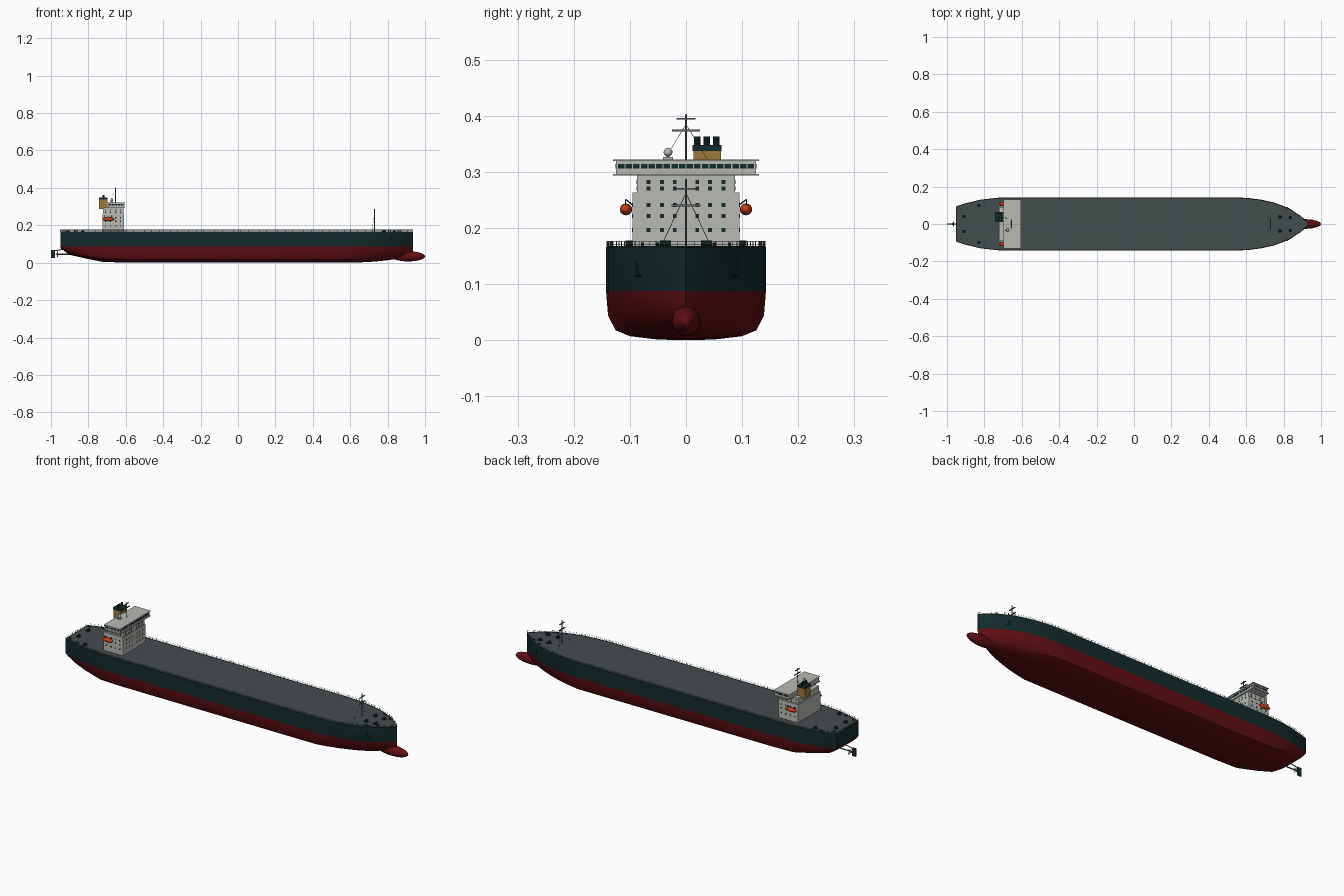
import bpy, bmesh, math
from mathutils import Matrix, Vector

if "Cube" in bpy.data.objects:
    bpy.data.objects.remove(bpy.data.objects["Cube"])


def material(name, r, g, b):
    m = bpy.data.materials.new(name)
    m.use_nodes = True
    m.diffuse_color = (r, g, b, 1)
    m.node_tree.nodes["Principled BSDF"].inputs["Base Color"].default_value = (r, g, b, 1)
    return m


TEAL = material("dark teal", 0.007, 0.024, 0.025)
RED = material("bottom red", 0.12, 0.005, 0.007)
DECK = material("deck grey", 0.06, 0.075, 0.076)
WHITE = material("off white", 0.48, 0.49, 0.45)
TAN = material("funnel tan", 0.34, 0.19, 0.045)
ORANGE = material("lifeboat orange", 0.62, 0.045, 0.012)
GREY = material("railing grey", 0.11, 0.13, 0.13)
BRASS = material("propeller brass", 0.4, 0.27, 0.08)


def finish(name, bm, mats, smooth=False):
    bmesh.ops.recalc_face_normals(bm, faces=bm.faces)
    mesh = bpy.data.meshes.new(name)
    bm.to_mesh(mesh)
    bm.free()
    for m in mats:
        mesh.materials.append(m)
    ob = bpy.data.objects.new(name, mesh)
    bpy.context.collection.objects.link(ob)
    if smooth:
        bpy.ops.object.select_all(action="DESELECT")
        ob.select_set(True)
        bpy.context.view_layer.objects.active = ob
        bpy.ops.object.shade_smooth_by_angle(angle=math.radians(30))
    return ob


# Each shape helper adds to an open bmesh
def box(bm, x0, x1, y0, y1, z0, z1):
    lo, hi = Vector((x0, y0, z0)), Vector((x1, y1, z1))
    bmesh.ops.create_cube(bm, size=1, matrix=Matrix.Translation((lo + hi) / 2)
                          @ Matrix.Diagonal((*(hi - lo), 1)))


def rod(bm, a, b, r, sides=5):
    a, b = Vector(a), Vector(b)
    turn = (b - a).to_track_quat("Z", "Y").to_matrix().to_4x4()
    bmesh.ops.create_cone(bm, cap_ends=True, segments=sides, radius1=r, radius2=r,
                          depth=(b - a).length, matrix=Matrix.Translation((a + b) / 2) @ turn)


def ball(bm, centre, size, u=20, v=12):
    turn = Matrix.Rotation(math.pi / 2, 4, "Y")
    bmesh.ops.create_uvsphere(bm, u_segments=u, v_segments=v, radius=1,
                              matrix=Matrix.Translation(centre) @ Matrix.Diagonal((*size, 1)) @ turn)


# Hull: stations of position, half beam and keel height
DECK_Z, WATER_Z = 0.166, 0.0875
stations = [(-.95, .094, .078), (-.9, .111, .042), (-.82, .13, .024), (-.72, .141, .004),
            (-.6, .1425, .001), (.55, .1425, 0), (.62, .138, .001), (.68, .13, .003),
            (.74, .117, .007), (.79, .1, .012), (.84, .077, .019), (.89, .044, .035),
            (.92, .017, .05), (.935, .001, .06)]
section = [(1, 1), (.975, .5), (.88, .2), (.7, .08), (.35, .012), (0, 0)]

bm = bmesh.new()
rings = []
for x, w, k in stations:
    fine = max(0, min(1, (x - .55) / .38)) * .5 + max(0, (-x - .72) / .23) * .15
    half = [(w, DECK_Z)] + [(w * f * (1 - fine * (1 - h)), k + (WATER_Z - k) * h) for f, h in section]
    pts = half + [(-y, z) for y, z in reversed(half[:-1])]
    rings.append([bm.verts.new((x, y, z)) for y, z in pts])
for a, b in zip(rings, rings[1:]):
    for i in range(len(a) - 1):
        bm.faces.new((a[i], a[i + 1], b[i + 1], b[i]))
    bm.faces.new((a[-1], a[0], b[0], b[-1])).material_index = 2
n = len(rings[0])
for r in (rings[0], rings[-1]):
    bm.faces.new((r[0], r[1], r[n - 2], r[n - 1]))
    bm.faces.new(r[1:n - 1])
for f in bm.faces:
    if f.calc_center_median().z < WATER_Z - .0005:
        f.material_index = 1
finish("hull", bm, [TEAL, RED, DECK], True)

bm = bmesh.new()
ball(bm, (.91, 0, .034), (.09, .026, .027))
finish("bow_bulb", bm, [RED], True)

# Gunwale and railing around the deck edge
edge = [Vector((x, max(w - .0015, 0), DECK_Z)) for x, w, k in stations]
loop = edge + [Vector((p.x, -p.y, p.z)) for p in reversed(edge)]
gunwale, rails = bmesh.new(), bmesh.new()
for a, b in zip(loop, loop[1:] + loop[:1]):
    if (b - a).length < .004:
        continue
    rod(gunwale, a, b, .0015, 4)
    for h in (.005, .01):
        rod(rails, a + Vector((0, 0, h)), b + Vector((0, 0, h)), .0004, 4)
    count = max(1, round((b - a).length / .02))
    for i in range(count):
        p = a.lerp(b, i / count)
        rod(rails, p, p + Vector((0, 0, .0105)), .0006, 4)
finish("gunwale", gunwale, [TEAL])
finish("deck_railing", rails, [GREY])

# Accommodation house and bridge
bm = bmesh.new()
box(bm, -.725, -.61, -.095, .095, DECK_Z - .002, .263)
box(bm, -.722, -.612, -.087, .087, .263, .294)
finish("deck_house", bm, [WHITE])
bm = bmesh.new()
box(bm, -.698, -.605, -.13, .13, .293, .2965)
box(bm, -.695, -.608, -.125, .125, .2965, .319)
box(bm, -.698, -.605, -.13, .13, .319, .322)
finish("bridge", bm, [WHITE])

# Windows as thin plates on the front and both sides
bm = bmesh.new()
S = .0035
for z in (.196, .221, .241, .27, .282):
    upper = z > .263
    face_x, face_y = (-.612, .087) if upper else (-.61, .095)
    for s in (-1, 1):
        for y in (.02, .043, .067):
            box(bm, face_x - .001, face_x + .001, s * y - S, s * y + S, z - S, z + S)
        for x in (-.708, -.682, -.654, -.628):
            box(bm, x - S, x + S, s * face_y - .001, s * face_y + .001, z - S, z + S)
for i in range(18):
    y = (i - 8.5) * .0136
    box(bm, -.609, -.607, y - .0058, y + .0058, .3055, .3135)
for s in (-1, 1):
    for i in range(5):
        x = -.684 + i * .016
        box(bm, x - .0065, x + .0065, s * .125 - .001, s * .125 + .001, .3055, .3135)
finish("windows", bm, [TEAL])

# Funnel with dark cap and exhaust pipes
bm = bmesh.new()
box(bm, -.742, -.698, .013, .062, .286, .337)
finish("funnel", bm, [TAN])
bm = bmesh.new()
box(bm, -.743, -.697, .012, .063, .337, .348)
for y in (.02, .037, .054):
    rod(bm, (-.72, y, .348), (-.72, y, .363), .0055, 10)
finish("funnel_cap", bm, [TEAL])

# Lifeboats and davits
boats, davits = bmesh.new(), bmesh.new()
for s in (-1, 1):
    ball(boats, (-.693, s * .107, .233), (.031, .011, .0105))
    for x in (-.712, -.674):
        rod(davits, (x, s * .094, .24), (x, s * .108, .251), .0013)
        rod(davits, (x, s * .108, .251), (x, s * .108, .238), .0008)
finish("lifeboats", boats, [ORANGE], True)
finish("davits", davits, [TEAL])

# Radar mast and satellite dome on the bridge roof
bm = bmesh.new()
rod(bm, (-.655, 0, .32), (-.655, 0, .402), .0018, 6)
box(bm, -.658, -.652, -.017, .017, .393, .396)
box(bm, -.658, -.652, -.025, .025, .372, .375)
for s in (-1, 1):
    rod(bm, (-.655, 0, .385), (-.69, s * .038, .322), .0005, 4)
finish("radar_mast", bm, [GREY])
bm = bmesh.new()
ball(bm, (-.675, -.032, .335), (.008, .008, .008), 12, 8)
rod(bm, (-.675, -.032, .32), (-.675, -.032, .33), .003, 8)
box(bm, -.683, -.667, -.041, -.023, .322, .326)
finish("satellite_dome", bm, [WHITE], True)

# Foremast with crosstrees and stays
bm = bmesh.new()
rod(bm, (.73, 0, DECK_Z), (.73, 0, .287), .0022, 6)
for z, w in ((.27, .02), (.24, .026)):
    box(bm, .727, .733, -w, w, z - .0015, z + .0015)
for s in (-1, 1):
    rod(bm, (.73, 0, .262), (.715, s * .045, DECK_Z), .0006, 4)
finish("foremast", bm, [GREY])

# Mooring winches and bollards at both ends, anchors on the bow
winches, bollards, anchors = bmesh.new(), bmesh.new(), bmesh.new()
for s in (-1, 1):
    for x, y in ((.78, .038), (.835, .035), (-.91, .04), (-.83, .1)):
        y *= s
        box(winches, x - .01, x + .01, y - .008, y + .008, DECK_Z, .169)
        rod(winches, (x, y - .008, .173), (x, y + .008, .173), .005, 10)
    for x, y in ((.81, .078), (.86, .05), (-.93, .08), (-.87, .105)):
        for d in (-.005, .005):
            rod(bollards, (x + d, s * y, DECK_Z), (x + d, s * y, .174), .0026, 8)
    rod(anchors, (.818, s * .089, .138), (.824, s * .085, .113), .002, 6)
    rod(anchors, (.812, s * .09, .115), (.836, s * .079, .115), .0018, 6)
finish("winches", winches, [TEAL])
finish("bollards", bollards, [TEAL])
finish("anchors", anchors, [TEAL])

# Stern gear: shaft, bracket, propeller, rudder
bm = bmesh.new()
rod(bm, (-.88, 0, .045), (-.972, 0, .045), .003, 8)
rod(bm, (-.93, 0, .072), (-.99, 0, .062), .0025, 6)
finish("propeller_shaft", bm, [GREY])
bm = bmesh.new()
ball(bm, (-.968, 0, .045), (.007, .005, .005), 10, 8)
for i in range(4):
    a = math.pi / 4 + i * math.pi / 2
    spin = Matrix.Translation((-.966, 0, .045)) @ Matrix.Rotation(a, 4, "X")
    blade = spin @ Matrix.Translation((0, 0, .011)) @ Matrix.Rotation(.6, 4, "Z")
    bmesh.ops.create_uvsphere(bm, u_segments=10, v_segments=6, radius=1,
                              matrix=blade @ Matrix.Diagonal((.001, .005, .009, 1)))
finish("propeller", bm, [BRASS], True)
bm = bmesh.new()
box(bm, -1, -.979, -.002, .002, .024, .068)
finish("rudder", bm, [TEAL])
